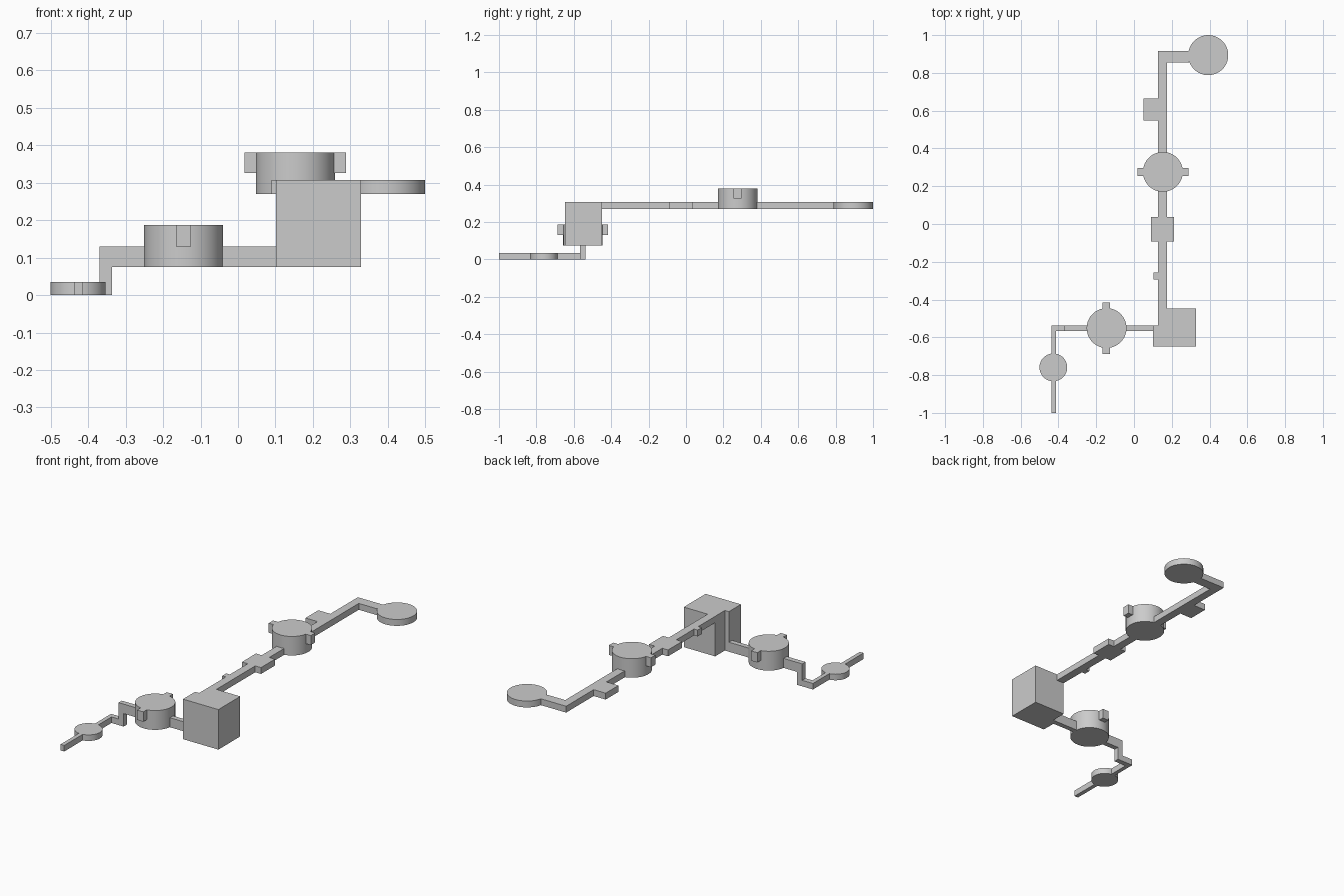
import bpy, bmesh, math

if "Cube" in bpy.data.objects:
    bpy.data.objects.remove(bpy.data.objects["Cube"])


def prism(name, pts, z0, z1):
    """Extrude a flat outline between two heights."""
    bm = bmesh.new()
    face = bm.faces.new([bm.verts.new((x, y, z0)) for x, y in pts])
    top = bmesh.ops.extrude_face_region(bm, geom=[face])["geom"]
    bmesh.ops.translate(bm, vec=(0, 0, z1 - z0),
                        verts=[v for v in top if isinstance(v, bmesh.types.BMVert)])
    bmesh.ops.recalc_face_normals(bm, faces=bm.faces)
    mesh = bpy.data.meshes.new(name)
    bm.to_mesh(mesh)
    bm.free()
    obj = bpy.data.objects.new(name, mesh)
    bpy.context.collection.objects.link(obj)
    return obj


def box(name, x0, x1, y0, y1, z0, z1):
    return prism(name, [(x0, y0), (x1, y0), (x1, y1), (x0, y1)], z0, z1)


def disc(name, x, y, r, z0, z1):
    bpy.ops.mesh.primitive_cylinder_add(vertices=64, radius=r, depth=z1 - z0,
                                        location=(x, y, (z0 + z1) / 2))
    obj = bpy.context.object
    obj.name = name
    bpy.ops.object.shade_smooth_by_angle(angle=math.radians(30))
    return obj


# Lower level: entry walkway, round pad and step post
L = (0.0, 0.035)
disc("entry_pad", -0.427, -0.759, 0.0735, *L)
box("entry_walk_front", -0.438, -0.414, -1.0, -0.828, *L)
box("entry_walk_back", -0.438, -0.414, -0.69, -0.537, *L)
box("entry_turn", -0.414, -0.369, -0.567, -0.537, *L)
box("step_post", -0.369, -0.336, -0.567, -0.537, 0.0, 0.13)

# Middle level: corridor and drum with two side tabs
M = (0.075, 0.13)
box("corridor_left", -0.336, -0.247, -0.567, -0.537, *M)
box("corridor_right", -0.042, 0.101, -0.566, -0.537, *M)
disc("lower_drum", -0.145, -0.551, 0.1055, 0.075, 0.187)
for side, y0, y1 in (("front", -0.687, -0.653), ("back", -0.449, -0.416)):
    box("lower_drum_tab_" + side, -0.166, -0.126, y0, y1, 0.13, 0.187)

# Tall block joining the levels, with a notched back corner
prism("tall_block", [(0.101, -0.648), (0.328, -0.648), (0.328, -0.448),
                     (0.127, -0.448), (0.127, -0.537), (0.101, -0.537)], 0.075, 0.307)

# Upper level: long corridor, side rooms and drum
U = (0.27, 0.307)
box("upper_corridor_front", 0.127, 0.175, -0.448, -0.092, *U)
box("small_alcove", 0.104, 0.127, -0.293, -0.256, *U)
box("square_room", 0.09, 0.212, -0.092, 0.036, *U)
box("upper_corridor_middle", 0.127, 0.175, 0.036, 0.176, *U)
disc("upper_drum", 0.153, 0.276, 0.1055, 0.27, 0.38)
for side, x0, x1 in (("left", 0.018, 0.051), ("right", 0.255, 0.288)):
    box("upper_drum_tab_" + side, x0, x1, 0.255, 0.296, 0.325, 0.38)
prism("upper_corridor_back", [(0.127, 0.376), (0.175, 0.376), (0.175, 0.856),
                              (0.292, 0.856), (0.292, 0.916), (0.127, 0.916)], *U)
box("side_room", 0.05, 0.127, 0.547, 0.664, *U)
disc("end_pad", 0.393, 0.894, 0.106, *U)
